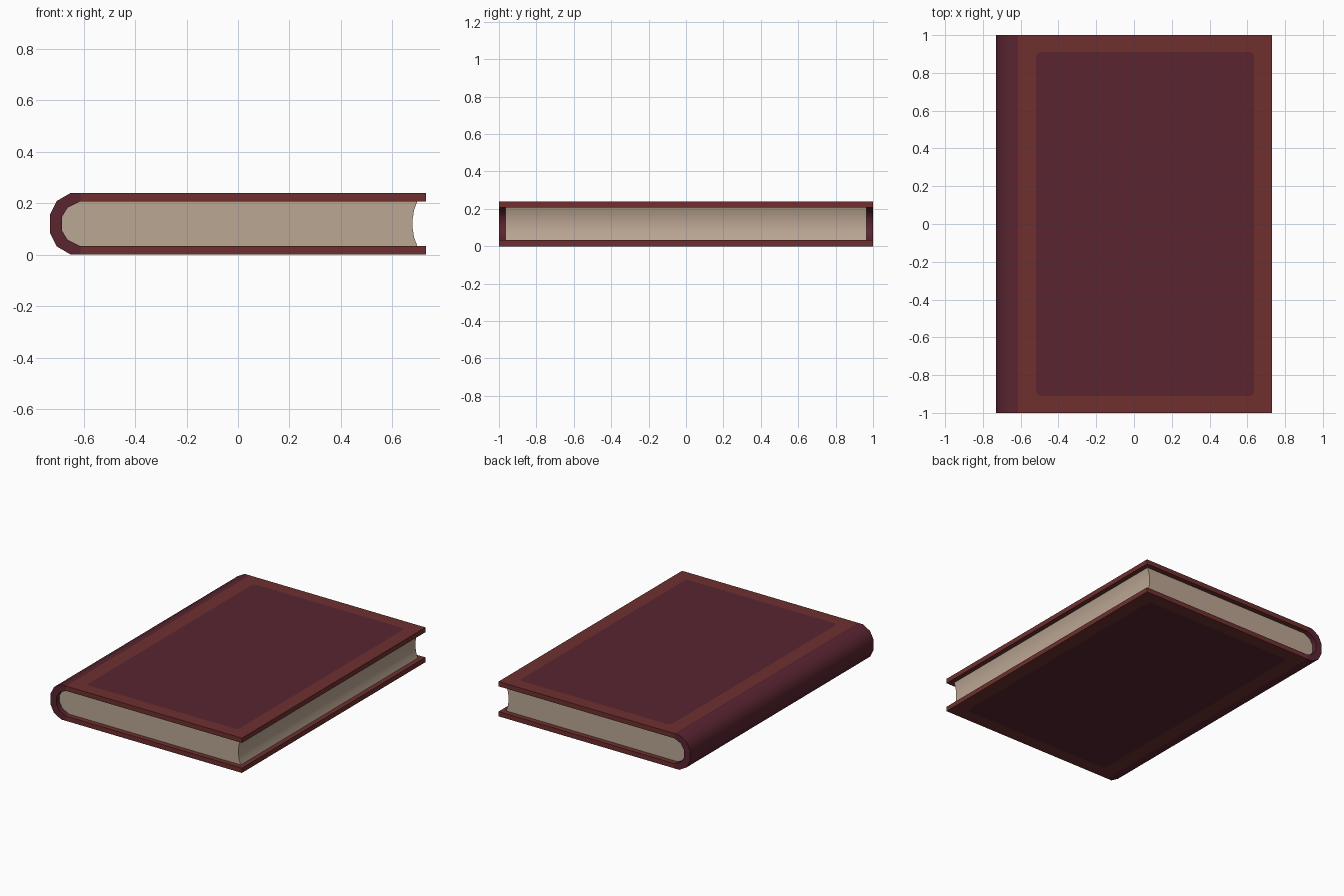
import bpy, bmesh, math

if "Cube" in bpy.data.objects:
    bpy.data.objects.remove(bpy.data.objects["Cube"])

def material(name, rgb):
    m = bpy.data.materials.new(name)
    m.diffuse_color = (*rgb, 1)
    m.use_nodes = True
    m.node_tree.nodes["Principled BSDF"].inputs["Base Color"].default_value = m.diffuse_color
    return m

MAROON = material("maroon cloth", (0.100, 0.018, 0.030))
RED = material("red brown leather", (0.158, 0.029, 0.028))
PAPER = material("paper", (0.50, 0.385, 0.295))

def make_object(name, bm, mats, smooth=False):
    bmesh.ops.recalc_face_normals(bm, faces=bm.faces)
    me = bpy.data.meshes.new(name)
    bm.to_mesh(me)
    bm.free()
    ob = bpy.data.objects.new(name, me)
    bpy.context.collection.objects.link(ob)
    for m in mats:
        me.materials.append(m)
    if smooth:
        bpy.ops.object.select_all(action='DESELECT')
        ob.select_set(True)
        bpy.context.view_layer.objects.active = ob
        bpy.ops.object.shade_smooth_by_angle(angle=math.radians(40))
    return ob

def extrude_profile(name, points, half_y, mat):
    """Extrude an (x, z) outline along y."""
    bm = bmesh.new()
    face = bm.faces.new([bm.verts.new((x, -half_y, z)) for x, z in points])
    res = bmesh.ops.extrude_face_region(bm, geom=[face], use_keep_orig=True)
    for v in res["geom"]:
        if isinstance(v, bmesh.types.BMVert):
            v.co.y = half_y
    return make_object(name, bm, [mat], True)

H, MID = 0.24, 0.12
HINGE, EDGE = -0.613, 0.73

def mirrored(half):
    """Complete an upper outline with its reflection about mid height."""
    return half + [(x, H - z) for x, z in reversed(half)]

# Rounded spine
outer = mirrored([(HINGE, H), (-0.65, H), (-0.705, 0.208), (-0.73, 0.157)])
inner = mirrored([(HINGE, 0.207), (-0.662, 0.183), (-0.685, 0.145)])
extrude_profile("spine", outer + inner[::-1], 1.0, MAROON)

# Page block: rounded at the spine, hollow at the fore edge
back = mirrored([(HINGE, 0.207), (-0.662, 0.183), (-0.685, 0.145)])
fore = mirrored([(0.697, 0.207), (0.684, 0.172), (0.679, 0.138)])
extrude_profile("pages", back + fore[::-1], 0.965, PAPER)

# Cover boards, with a round-cornered panel cut into the outer face
def board(name, z_out, z_in):
    bm = bmesh.new()
    corners = [(EDGE, 1), (HINGE, 1), (HINGE, -1), (EDGE, -1)]
    top = [bm.verts.new((x, y, z_out)) for x, y in corners]
    low = [bm.verts.new((x, y, z_in)) for x, y in corners]
    margin, r = 0.095, 0.025
    cx, cy = (EDGE + HINGE) / 2, 0
    hx, hy = (EDGE - HINGE) / 2 - margin - r, 1 - margin + 0.005 - r
    arcs = []
    for i, (sx, sy) in enumerate([(1, 1), (-1, 1), (-1, -1), (1, -1)]):
        angles = [math.radians(90 * i + a) for a in (0, 30, 60, 90)]
        arcs.append([bm.verts.new((cx + sx * hx + r * math.cos(a),
                                   cy + sy * hy + r * math.sin(a), z_out))
                     for a in angles])
    panel = bm.faces.new([v for arc in arcs for v in arc])
    panel.material_index = 1
    for i in range(4):
        j = (i + 1) % 4
        for a, b in zip(arcs[i], arcs[i][1:]):
            bm.faces.new((top[i], b, a))
        bm.faces.new((top[i], top[j], arcs[j][0], arcs[i][-1]))
        bm.faces.new((top[i], low[i], low[j], top[j]))
    bm.faces.new(low)
    make_object(name, bm, [RED, MAROON])

board("front_cover", H, 0.207)
board("back_cover", 0.0, 0.033)
